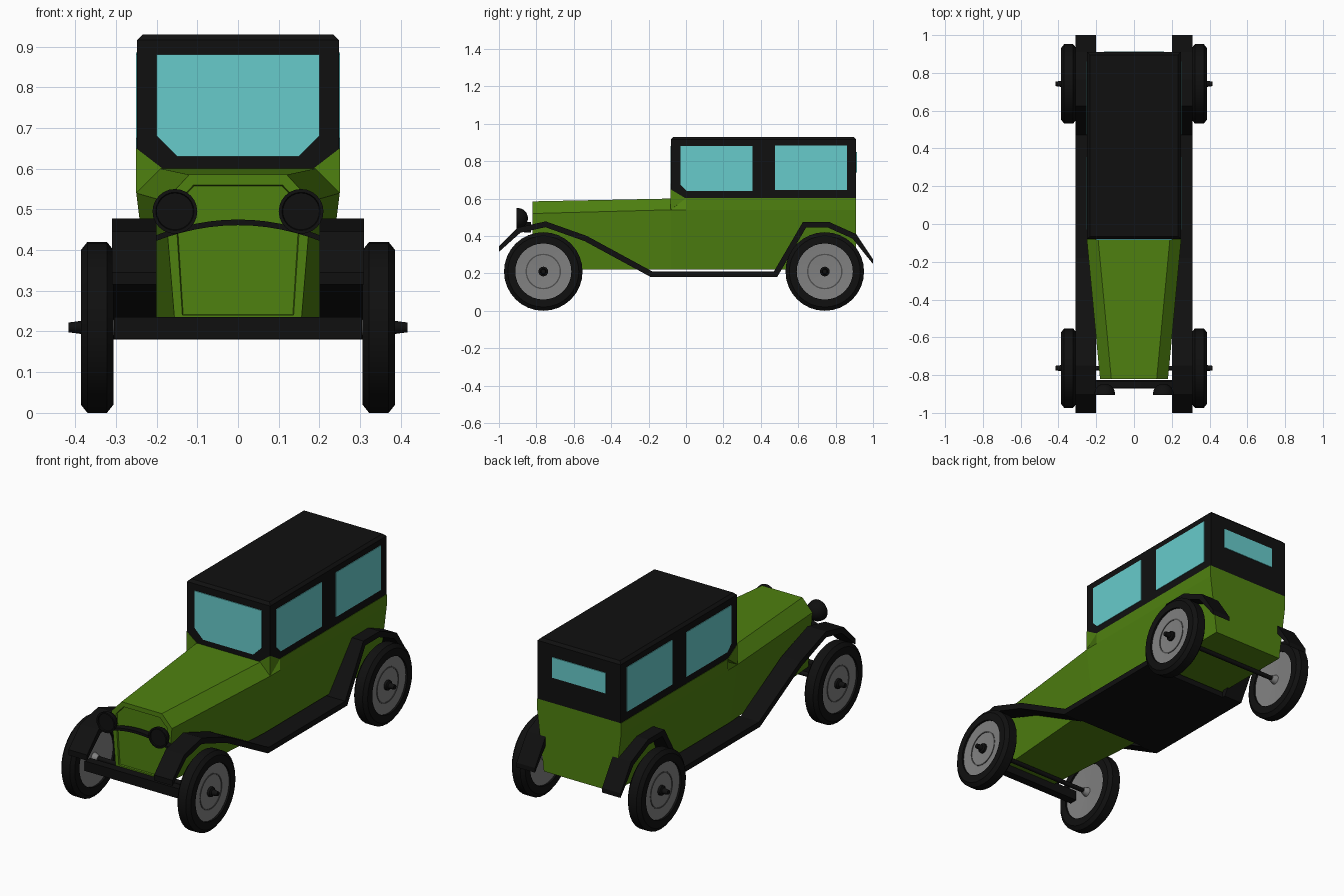
import bpy, bmesh, math
from mathutils import Vector, Matrix

cube = bpy.data.objects.get("Cube")
if cube:
    bpy.data.objects.remove(cube, do_unlink=True)


def material(name, rgb):
    m = bpy.data.materials.new(name)
    m.use_nodes = True
    m.diffuse_color = (*rgb, 1)
    m.node_tree.nodes["Principled BSDF"].inputs["Base Color"].default_value = (*rgb, 1)
    return m


GREEN = material("green_paint", (0.078, 0.22, 0.005))
BLACK = material("black_paint", (0.005, 0.005, 0.005))
GLASS = material("pale_blue_glass", (0.136, 0.6, 0.6))
GREY = material("grey_metal", (0.22, 0.22, 0.22))
DARK = material("dark_grey_metal", (0.08, 0.08, 0.08))


def finish(name, bm, mat, smooth=False):
    bmesh.ops.recalc_face_normals(bm, faces=bm.faces)
    me = bpy.data.meshes.new(name)
    bm.to_mesh(me)
    bm.free()
    me.materials.append(mat)
    ob = bpy.data.objects.new(name, me)
    bpy.context.collection.objects.link(ob)
    if smooth:
        bpy.ops.object.select_all(action="DESELECT")
        ob.select_set(True)
        bpy.context.view_layer.objects.active = ob
        bpy.ops.object.shade_smooth_by_angle(angle=math.radians(35))
    return ob


def loft(name, rings, mat, closed=False, smooth=False):
    """Skin a row of equal point rings, capping the ends unless it closes on itself."""
    bm = bmesh.new()
    vs = [[bm.verts.new(p) for p in r] for r in rings]
    n = len(vs[0])
    pairs = list(zip(vs, vs[1:])) + ([(vs[-1], vs[0])] if closed else [])
    for a, b in pairs:
        for i in range(n):
            j = (i + 1) % n
            bm.faces.new((a[i], a[j], b[j], b[i]))
    if not closed:
        bm.faces.new(vs[0])
        bm.faces.new(vs[-1])
    return finish(name, bm, mat, smooth)


def slab(name, pts, axis, lo, hi, mat):
    """Extrude a flat outline along x (outline in y,z) or y (outline in x,z)."""
    if axis == "x":
        rings = [[(d, a, b) for a, b in pts] for d in (lo, hi)]
    else:
        rings = [[(a, d, b) for a, b in pts] for d in (lo, hi)]
    return loft(name, rings, mat)


def rect(a0, a1, b0, b1):
    return [(a0, b0), (a1, b0), (a1, b1), (a0, b1)]


def lathe(name, prof, centre, direction, mat, closed=False, segs=32):
    """Turn (offset, radius) points about an axis pointing in direction."""
    q = Vector(direction).to_track_quat("Z", "Y")
    c = Vector(centre)
    rings = []
    for off, r in prof:
        rings.append([c + q @ Vector((r * math.cos(t), r * math.sin(t), off))
                      for t in (math.tau * k / segs for k in range(segs))])
    return loft(name, rings, mat, closed, True)


# Lower body: hood, cowl and tub lofted front to back
def section(y, bottom, side, z_side, top, z_top):
    half = [(bottom, 0.22), (side, z_side), (top, z_top)]
    return [(x, y, z) for x, z in half] + [(-x, y, z) for x, z in reversed(half)]


body = loft("body", [
    section(-0.82, 0.155, 0.18, 0.52, 0.12, 0.585),
    section(-0.08, 0.21, 0.25, 0.54, 0.19, 0.60),
    section(0.0, 0.21, 0.25, 0.54, 0.25, 0.602),
    section(0.91, 0.21, 0.25, 0.54, 0.25, 0.602)], GREEN)

# Recessed radiator panel in the nose
bm = bmesh.new()
bm.from_mesh(body.data)
nose = min(bm.faces, key=lambda f: f.calc_center_median().y)
bmesh.ops.inset_region(bm, faces=[nose], thickness=0.027, depth=0)
bmesh.ops.inset_region(bm, faces=[nose], thickness=0.003, depth=-0.008)
bm.to_mesh(body.data)
bm.free()

# Black upper cabin with chamfered roof edge
bm = bmesh.new()
bmesh.ops.create_cube(bm, size=1, matrix=Matrix.Translation((0, 0.415, 0.765))
                      @ Matrix.Diagonal((0.496, 0.99, 0.33, 1)))
top_edges = [e for e in bm.edges if min(v.co.z for v in e.verts) > 0.9]
bmesh.ops.bevel(bm, geom=top_edges, offset=0.014, segments=1, affect="EDGES")
finish("cabin", bm, BLACK)

# Green cowl corners under the windscreen
for s, side in ((1, "left"), (-1, "right")):
    bm = bmesh.new()
    for x, y, z in ((0.25, -0.083, 0.54), (0.25, -0.083, 0.65), (0.185, -0.083, 0.6),
                    (0.25, 0.0, 0.6), (0.2, 0.0, 0.58)):
        bm.verts.new((s * x, y, z))
    bmesh.ops.convex_hull(bm, input=bm.verts)
    finish(side + "_cowl_corner", bm, GREEN)

# Windows
slab("windscreen", [(-0.15, 0.63), (0.15, 0.63), (0.2, 0.68), (0.2, 0.88),
                    (-0.2, 0.88), (-0.2, 0.68)], "y", -0.084, -0.078, GLASS)
slab("rear_window", rect(-0.16, 0.16, 0.74, 0.85), "y", 0.908, 0.914, GLASS)
front_pane = [(0.005, 0.64), (0.355, 0.64), (0.355, 0.88), (-0.03, 0.88), (-0.03, 0.675)]
for s, side in ((1, "left"), (-1, "right")):
    slab(side + "_front_window", front_pane, "x", s * 0.245, s * 0.251, GLASS)
    slab(side + "_rear_window", rect(0.475, 0.86, 0.645, 0.885), "x", s * 0.245, s * 0.251, GLASS)

# Fenders and running boards: one folded strip per side
path = [Vector(p) for p in ((-1, 0.345), (-0.9, 0.445), (-0.75, 0.478), (-0.53, 0.4),
                            (-0.18, 0.21), (0.47, 0.21), (0.625, 0.475), (0.765, 0.475),
                            (0.91, 0.41), (1, 0.275))]


def under(pts, thick):
    out = []
    for i, p in enumerate(pts):
        dirs = [(b - a).normalized() for a, b in zip(pts[max(i - 1, 0):i + 1], pts[max(i, 0) + 0 if i == 0 else i:i + 2])]
        dirs = []
        if i > 0:
            dirs.append((p - pts[i - 1]).normalized())
        if i < len(pts) - 1:
            dirs.append((pts[i + 1] - p).normalized())
        t = sum(dirs, Vector((0, 0))).normalized()
        k = thick / t.dot(dirs[0])
        out.append(p + Vector((t.y, -t.x)) * k)
    return out


low = under(path, 0.03)
low[0] = Vector((-1, 0.315))
low[-1] = Vector((1, 0.25))
for s, side in ((1, "left"), (-1, "right")):
    bm = bmesh.new()
    n = len(path)
    grid = [[[bm.verts.new((s * x, p.x, p.y)) for p in row] for row in (path, low)]
            for x in (0.2, 0.31)]
    (ti, bi), (to, bo) = grid
    for i in range(n - 1):
        for a, b in ((ti, to), (to, bo), (bo, bi), (bi, ti)):
            bm.faces.new((a[i], a[i + 1], b[i + 1], b[i]))
    for i in (0, n - 1):
        bm.faces.new((ti[i], to[i], bo[i], bi[i]))
    finish(side + "_fender", bm, BLACK)
slab("floor", rect(-0.18, 0.47, 0.18, 0.21), "x", -0.305, 0.305, BLACK)

# Front beam and axles
slab("front_beam", rect(-0.87, -0.825, 0.182, 0.235), "x", -0.305, 0.305, BLACK)
for y, end in ((-0.763, "front"), (0.742, "rear")):
    lathe(end + "_axle", [(-0.3, 0.012), (0.3, 0.012)], (0, y, 0.21), (1, 0, 0), BLACK, segs=12)

# Wheels
tyre = [(-0.04, 0.15), (-0.04, 0.19), (-0.024, 0.21), (0.024, 0.21), (0.04, 0.19), (0.04, 0.15)]
disc = [(-0.05, 0.015), (-0.045, 0.018), (-0.022, 0.025), (-0.03, 0.153), (0.03, 0.153), (0.022, 0.02)]
ring = [(0.02, 0.088), (0.029, 0.088), (0.029, 0.095), (0.02, 0.095)]
hub = [(0.015, 0.026), (0.035, 0.026), (0.04, 0.016), (0.07, 0.012)]
for s, side in ((1, "left"), (-1, "right")):
    for y, end in ((-0.763, "front"), (0.742, "rear")):
        c, d, pre = (s * 0.346, y, 0.21), (s, 0, 0), f"{end}_{side}_"
        lathe(pre + "tyre", tyre, c, d, BLACK, closed=True)
        lathe(pre + "wheel_disc", disc, c, d, GREY)
        lathe(pre + "wheel_ring", ring, c, d, DARK, closed=True)
        lathe(pre + "hub", hub, c, d, BLACK, segs=16)

# Headlamps: bowls with a rimmed flat face
bowl = [(-0.055 * math.cos(a), 0.055 * math.sin(a))
        for a in (math.radians(d) for d in (10, 30, 50, 70, 90))]
bowl += [(0.006, 0.055), (0.006, 0.047), (0.0, 0.045)]
for s, side in ((1, "left"), (-1, "right")):
    lathe(side + "_headlamp", bowl, (s * 0.155, -0.9, 0.495), (0, -1, 0), BLACK, segs=24)

# Arched bar carrying the lamps
xs = [-0.21 + 0.42 * i / 12 for i in range(13)]
arch = [(x, 0.475 - 0.95 * x * x) for x in xs]
slab("lamp_bar", arch + [(x, z - 0.014) for x, z in reversed(arch)], "y", -0.865, -0.83, BLACK)
